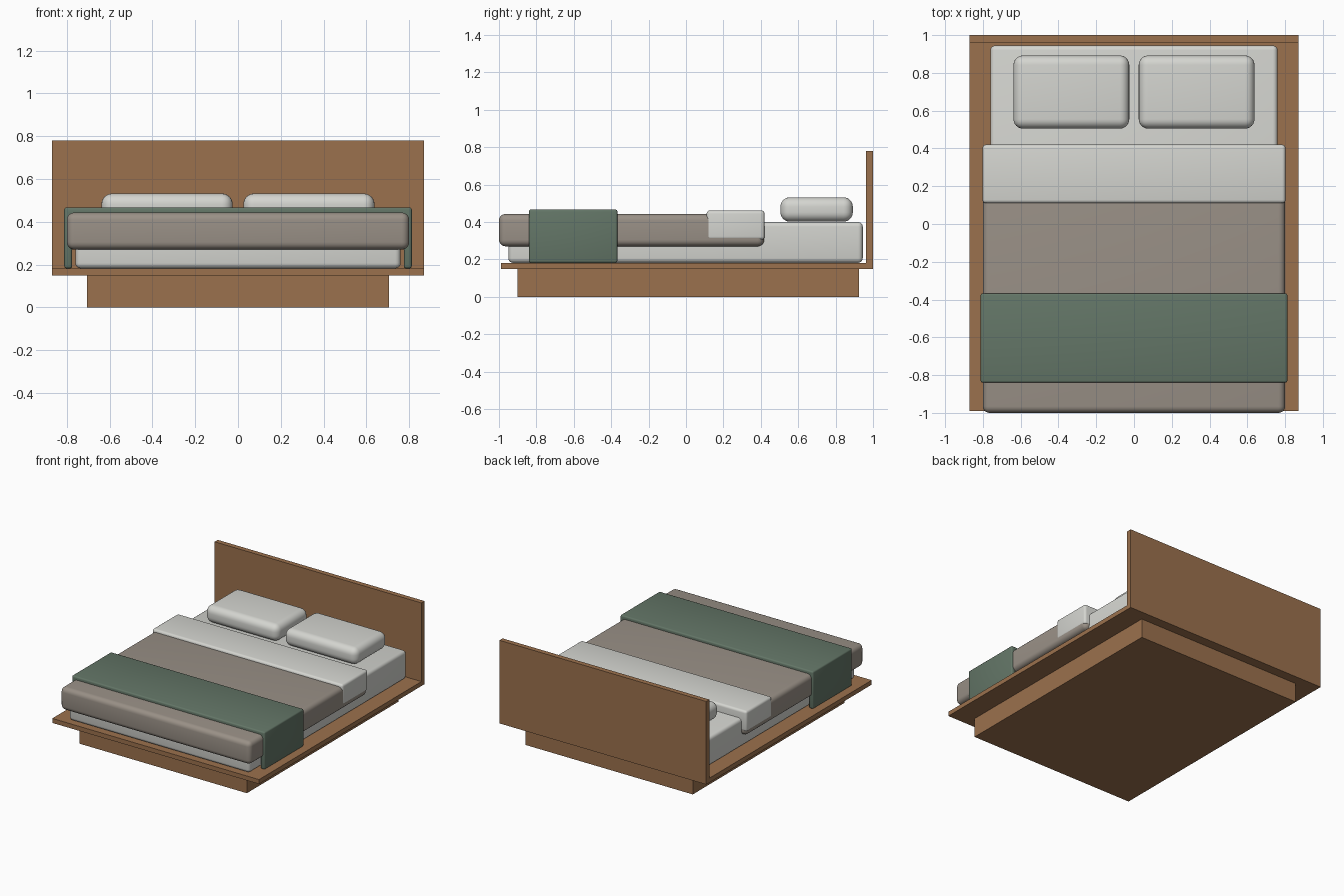
import bpy
import bmesh
from math import radians

if "Cube" in bpy.data.objects:
    bpy.data.objects.remove(bpy.data.objects["Cube"], do_unlink=True)


def material(name, rgb):
    mat = bpy.data.materials.new(name)
    mat.use_nodes = True
    colour = (*rgb, 1)
    mat.diffuse_color = colour
    mat.node_tree.nodes["Principled BSDF"].inputs["Base Color"].default_value = colour
    return mat


wood = material("warm wood", (0.33, 0.165, 0.075))
linen = material("white linen", (0.66, 0.665, 0.63))
taupe = material("taupe cotton", (0.32, 0.28, 0.24))
green = material("sage wool", (0.125, 0.18, 0.135))


def finish(name, bm, mat, radius, segments):
    """Turn a bmesh into an object, with rounded edges if asked for."""
    bmesh.ops.recalc_face_normals(bm, faces=bm.faces)
    mesh = bpy.data.meshes.new(name)
    bm.to_mesh(mesh)
    bm.free()
    mesh.materials.append(mat)
    obj = bpy.data.objects.new(name, mesh)
    bpy.context.collection.objects.link(obj)
    if radius:
        bevel = obj.modifiers.new("rounded edges", "BEVEL")
        bevel.width = radius
        bevel.segments = segments
        bpy.ops.object.select_all(action="DESELECT")
        obj.select_set(True)
        bpy.context.view_layer.objects.active = obj
        bpy.ops.object.modifier_apply(modifier=bevel.name)
        bpy.ops.object.shade_smooth_by_angle(angle=radians(35))
    return obj


def box(name, xs, ys, zs, mat, radius=0, segments=4):
    bm = bmesh.new()
    bmesh.ops.create_cube(bm, size=1)
    for v in bm.verts:
        v.co = [lo + (c + 0.5) * (hi - lo) for c, (lo, hi) in zip(v.co, (xs, ys, zs))]
    return finish(name, bm, mat, radius, segments)


def extrude_profile(name, points, ys, mat, radius, segments):
    """Extrude an x-z outline along y."""
    bm = bmesh.new()
    face = bm.faces.new([bm.verts.new((x, ys[0], z)) for x, z in points])
    result = bmesh.ops.extrude_face_region(bm, geom=[face])
    verts = [g for g in result["geom"] if isinstance(g, bmesh.types.BMVert)]
    bmesh.ops.translate(bm, verts=verts, vec=(0, ys[1] - ys[0], 0))
    return finish(name, bm, mat, radius, segments)


# Wooden frame
box("plinth", (-0.705, 0.705), (-0.9, 0.925), (0, 0.15), wood)
box("platform", (-0.87, 0.87), (-0.99, 1.0), (0.148, 0.182), wood)
box("headboard", (-0.87, 0.87), (0.962, 1.0), (0.182, 0.78), wood)

# Mattress and bedding
box("mattress", (-0.76, 0.76), (-0.95, 0.945), (0.182, 0.4), linen, 0.025)
box("duvet", (-0.8, 0.8), (-1.0, 0.418), (0.27, 0.443), taupe, 0.035, 5)
box("folded_sheet", (-0.802, 0.802), (0.11, 0.42), (0.305, 0.462), linen, 0.018)

# Throw draped over both sides
right_half = [(0.812, 0.182), (0.812, 0.467), (-0.812, 0.467), (-0.812, 0.182)]
inner_half = [(-0.775, 0.182), (-0.775, 0.425), (0.775, 0.425), (0.775, 0.182)]
extrude_profile("throw", right_half + inner_half, (-0.84, -0.367), green, 0.011, 3)

# Pillows
for side, sign in (("left", 1), ("right", -1)):
    xs = sorted((sign * 0.025, sign * 0.638))
    box(side + "_pillow", xs, (0.505, 0.892), (0.402, 0.532), linen, 0.05, 6)
